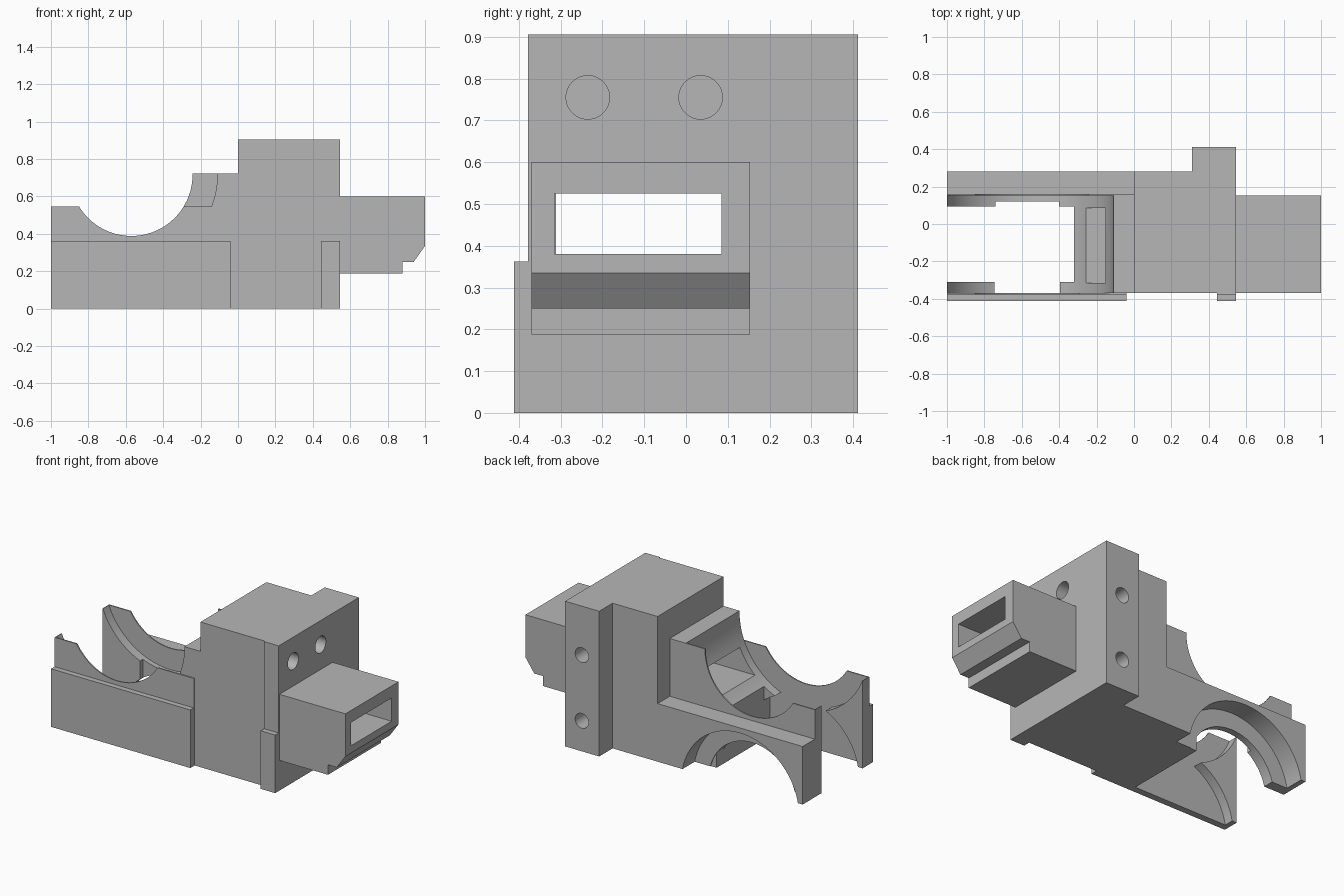
import bpy, bmesh, math
from mathutils import Matrix

if "Cube" in bpy.data.objects:
    bpy.data.objects.remove(bpy.data.objects["Cube"])

grey = bpy.data.materials.new("matte_grey")
grey.diffuse_color = (0.47, 0.47, 0.47, 1)
grey.use_nodes = True
grey.node_tree.nodes["Principled BSDF"].inputs["Base Color"].default_value = grey.diffuse_color


def finish(name, bm):
    bmesh.ops.recalc_face_normals(bm, faces=bm.faces)
    me = bpy.data.meshes.new(name)
    bm.to_mesh(me)
    bm.free()
    ob = bpy.data.objects.new(name, me)
    bpy.context.collection.objects.link(ob)
    me.materials.append(grey)
    return ob


def extrude(name, pts, y0, y1):
    """Solid from an (x, z) profile between two y values."""
    bm = bmesh.new()
    face = bm.faces.new([bm.verts.new((x, y0, z)) for x, z in pts])
    out = bmesh.ops.extrude_face_region(bm, geom=[face])
    verts = [v for v in out["geom"] if isinstance(v, bmesh.types.BMVert)]
    bmesh.ops.translate(bm, verts=verts, vec=(0, y1 - y0, 0))
    return finish(name, bm)


def box(name, x0, x1, y0, y1, z0, z1):
    return extrude(name, [(x0, z0), (x1, z0), (x1, z1), (x0, z1)], y0, y1)


def cyl(center, r, depth, axis="Y"):
    bm = bmesh.new()
    rot = Matrix.Rotation(math.pi / 2, 4, "X" if axis == "Y" else "Y")
    bmesh.ops.create_cone(bm, cap_ends=True, segments=72, radius1=r, radius2=r,
                          depth=depth, matrix=Matrix.Translation(center) @ rot)
    return finish("cutter", bm)


def cut(ob, *cutters):
    """Subtract the cutters, then discard them."""
    for c in cutters:
        c.hide_render = True
        m = ob.modifiers.new("cut", "BOOLEAN")
        m.operation, m.solver, m.object = "DIFFERENCE", "EXACT", c
        bpy.context.view_layer.objects.active = ob
        bpy.ops.object.modifier_apply(modifier=m.name)
        bpy.data.objects.remove(c)
    return ob


CX, CZ = -0.57, 0.715          # cradle axis


def bore(r):
    return cyl((CX, 0, CZ), r, 2)


def arch(r):
    return cyl((CX, 0, -0.075), r, 2)


def slot():
    return box("cutter", -0.5, 1.2, -0.315, 0.085, 0.38, 0.525)


# Main body with the through slot and two blind screw holes
cut(box("main_body", 0, 0.545, -0.37, 0.28, 0, 0.905), slot(),
    cyl((0.545, -0.235, 0.755), 0.052, 0.3, "X"),
    cyl((0.545, 0.035, 0.755), 0.052, 0.3, "X"))

# Rear flange with two screw holes
cut(box("rear_flange", 0.31, 0.545, 0.28, 0.412, 0, 0.905),
    cyl((0.43, 0.412, 0.6), 0.046, 0.24), cyl((0.43, 0.412, 0.19), 0.046, 0.24))

# Hollow nozzle with stepped and chamfered underside
cut(extrude("nozzle", [(0.545, 0.188), (0.88, 0.188), (0.88, 0.25), (0.94, 0.25),
                       (1, 0.335), (1, 0.6), (0.545, 0.6)], -0.37, 0.153), slot())

# Hollowed block joining the body to the arms
cut(box("cradle_block", -0.32, 0, -0.37, 0.155, 0, 0.722), bore(0.46), slot())

# Front trim: thin strips and thicker lower skirts
cut(box("front_wall", -1, -0.04, -0.378, -0.37, 0, 0.545), bore(0.327))
box("front_skirt", -1, -0.04, -0.412, -0.378, 0, 0.362)
box("corner_strip", 0.445, 0.545, -0.378, -0.37, 0, 0.905)
box("corner_skirt", 0.445, 0.545, -0.412, -0.378, 0, 0.362)

# Rear arm: arched bar and thin cradle wall
cut(box("rear_bar", -1, 0, 0.16, 0.28, 0, 0.362), arch(0.405))
cut(box("rear_wall", -1, 0, 0.152, 0.16, 0, 0.722), bore(0.327), arch(0.3),
    box("cutter", -1.1, CX, 0, 0.3, 0.545, 1))

# Matching inner rims of both arms, thicker toward the ends
MID = -0.109
for side, label, r in ((1, "rear", 0.3), (-1, "front", 0.405)):
    for part, x0, x1, a, b in (("rim", -1, -0.32, 0.229, 0.261),
                               ("rim_end_pad", -1, -0.74, 0.202, 0.229),
                               ("rim_inner_pad", -0.4, -0.32, 0.202, 0.229)):
        ys = sorted((MID + side * a, MID + side * b))
        cut(box(label + "_" + part, x0, x1, *ys, 0, 0.545), bore(0.46), arch(r))

# Smooth round surfaces while keeping sharp edges
for ob in bpy.context.scene.objects:
    bpy.ops.object.select_all(action="DESELECT")
    ob.select_set(True)
    bpy.context.view_layer.objects.active = ob
    bpy.ops.object.shade_smooth_by_angle(angle=math.radians(30))
